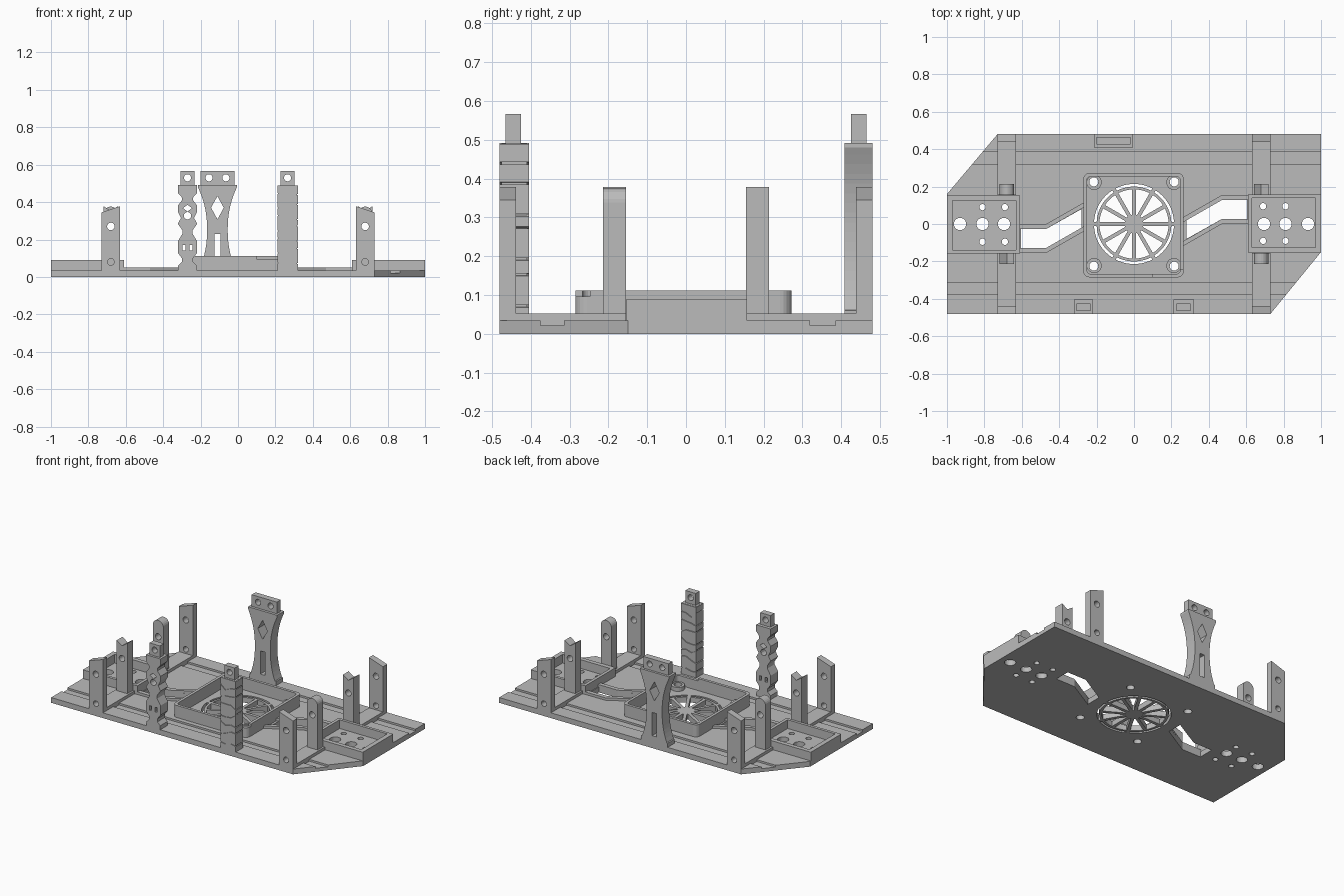
import bpy, bmesh, math, random
from mathutils import Matrix

random.seed(4)
old = bpy.data.objects.get("Cube")
if old:
    bpy.data.objects.remove(old)

GREY = (0.5, 0.5, 0.5, 1)
mat = bpy.data.materials.new("matte grey")
mat.use_nodes = True
mat.diffuse_color = GREY
mat.node_tree.nodes["Principled BSDF"].inputs["Base Color"].default_value = GREY


def slab(name, loops, lo, hi, upright=False):
    """Extrude closed loops (inner loops are holes) along z, or along y if upright."""
    cu = bpy.data.curves.new(name, "CURVE")
    cu.dimensions = "2D"
    cu.fill_mode = "BOTH"
    cu.extrude = (hi - lo) / 2
    for loop in loops:
        sp = cu.splines.new("POLY")
        sp.points.add(len(loop) - 1)
        for p, (x, y) in zip(sp.points, loop):
            p.co = (x, y, 0, 1)
        sp.use_cyclic_u = True
    tmp = bpy.data.objects.new("tmp", cu)
    bpy.context.collection.objects.link(tmp)
    dg = bpy.context.evaluated_depsgraph_get()
    me = bpy.data.meshes.new_from_object(tmp.evaluated_get(dg))
    bpy.data.objects.remove(tmp)
    mid = (lo + hi) / 2
    if upright:
        me.transform(Matrix.Translation((0, mid, 0)) @ Matrix.Rotation(math.pi / 2, 4, "X"))
    else:
        me.transform(Matrix.Translation((0, 0, mid)))
    bm = bmesh.new()
    bm.from_mesh(me)
    bmesh.ops.remove_doubles(bm, verts=bm.verts, dist=1e-5)
    bmesh.ops.recalc_face_normals(bm, faces=bm.faces)
    for f in bm.faces:
        f.smooth = False
    bm.to_mesh(me)
    bm.free()
    me.name = name
    me.materials.clear()
    me.materials.append(mat)
    ob = bpy.data.objects.new(name, me)
    bpy.context.collection.objects.link(ob)
    return ob


def rect(x0, y0, x1, y1):
    return [(x0, y0), (x1, y0), (x1, y1), (x0, y1)]


def arc(x, y, r, a0, a1, n):
    return [(x + r * math.cos(a0 + (a1 - a0) * i / n),
             y + r * math.sin(a0 + (a1 - a0) * i / n)) for i in range(n + 1)]


def circle(x, y, r, n=24):
    return arc(x, y, r, 0, math.tau * (n - 1) / n, n - 1)


def rounded(x0, y0, x1, y1, r):
    pts, q = [], math.pi / 2
    for i, (x, y) in enumerate([(x1 - r, y1 - r), (x0 + r, y1 - r), (x0 + r, y0 + r), (x1 - r, y0 + r)]):
        pts += arc(x, y, r, i * q, (i + 1) * q, 5)
    return pts


def turn(loop, s):
    """Half turn about z when s is -1."""
    return [(s * x, s * y) for x, y in loop]


def mirror_profile(cx, half):
    """Closed outline from (half width, height) pairs."""
    return [(cx + w, z) for w, z in half] + [(cx - w, z) for w, z in reversed(half)]


def strip(y0, y1):
    """Part of the plate outline between two depths, with the two cut corners."""
    def left(y):
        return -1 + max(0, y - 0.16) * 0.27 / 0.32

    def right(y):
        return 1 - max(0, -0.15 - y) * 0.27 / 0.33
    ys = [y0] + [y for y in (-0.15, 0.16) if y0 < y < y1] + [y1]
    return [(right(y), y) for y in ys] + [(left(y), y) for y in reversed(ys)]


# Openings through the plate: fan grille, screw holes, cable slots
holes = []
SPOKES = 12
for i in range(SPOKES):
    a, b = math.tau * i / SPOKES, math.tau * (i + 1) / SPOKES
    gi, go = math.asin(0.01 / 0.05), math.asin(0.01 / 0.185)
    holes.append(arc(0, 0, 0.185, a + go, b - go, 6) + arc(0, 0, 0.05, b - gi, a + gi, 2))
for i in range(6):
    a, b = math.tau * i / 6 + 0.05, math.tau * (i + 1) / 6 - 0.05
    holes.append(arc(0, 0, 0.214, a, b, 10) + arc(0, 0, 0.2, b, a, 10))
CORNERS = [(sx, sy) for sx in (-1, 1) for sy in (-1, 1)]
holes += [circle(sx * 0.215, sy * 0.225, 0.024) for sx, sy in CORNERS]
for s in (1, -1):
    holes += [turn(circle(x, 0, 0.033), s) for x in (0.695, 0.81, 0.93)]
    holes += [turn(circle(x, y, 0.017, 16), s) for x in (0.69, 0.81) for y in (0.095, -0.09)]
    holes.append(turn([(0.28, 0.02), (0.47, 0.128), (0.605, 0.128),
                       (0.605, 0.027), (0.47, 0.027), (0.28, -0.08)], s))

# Base plate with two lengthwise grooves
EDGE, TOP = 0.48, 0.034
slab("base_plate", [strip(-EDGE, EDGE)] + holes, 0, 0.022)
slab("plate_middle", [strip(-0.315, 0.32)] + holes, 0.022, TOP)
slab("plate_front_strip", [strip(-EDGE, -0.375)], 0.022, TOP)
slab("plate_back_strip", [strip(0.385, EDGE)], 0.022, TOP)

# Trays and cable channels at each end
for s, side in ((1, "left"), (-1, "right")):
    slab(side + "_tray_rim", [turn(rect(0.61, -0.153, 1, 0.157), s),
                              turn(rect(0.63, -0.125, 0.97, 0.138), s)], TOP, 0.09)
    for y, t in ((0.035, -0.027), (-0.12, 0.027)):
        line = [(0.26, y), (0.47, y + 0.12), (0.615, y + 0.12)]
        inner = [(px, py + t) for px, py in reversed(line)]
        slab(side + "_channel_wall", [turn(line + inner, s)], TOP, 0.05)

# Fan frame: low front notch, full height elsewhere
outer = rounded(-0.27, -0.285, 0.265, 0.272, 0.03)
inner = rounded(-0.252, -0.267, 0.247, 0.254, 0.02)
slab("fan_frame", [outer, inner], TOP, 0.096)
notched = [(0.1, -0.285), (0.1, -0.267)]
cut = [p for p in inner if not (p[1] < -0.2 and p[0] > 0.1)]
cut_out = [p for p in outer if not (p[1] < -0.2 and p[0] > 0.1)]
# order both loops from the right wall round to the notch
right_in, right_out = (0.247, -0.247), (0.265, -0.247)
slab("fan_frame_lip", [[right_out] + cut_out + notched + list(reversed(cut)) + [right_in]], 0.096, 0.112)
for sx, sy in CORNERS:
    slab("fan_screw_boss", [circle(sx * 0.213, sy * 0.222, 0.04), circle(sx * 0.215, sy * 0.225, 0.024)],
         TOP, 0.06)

# Four U brackets: sloped outer post, arched or notched inner post, joining bar
for sx, sy in CORNERS:
    cx = sx * 0.68

    def depth(a, b):
        return sorted((sy * a, sy * b))

    y0, y1 = depth(0.155, 0.46)
    slab("bracket_bar", [rect(cx - 0.05, y0, cx + 0.05, y1)], 0.002, 0.053)
    y0, y1 = depth(0.438, EDGE)
    slab("outer_post", [[(cx - sx * 0.05, 0.002), (cx + sx * 0.05, 0.002),
                         (cx + sx * 0.05, 0.345), (cx - sx * 0.05, 0.378)],
                        circle(cx, 0.27, 0.02), circle(cx, 0.08, 0.018)], y0, y1, True)
    y0, y1 = depth(0.155, 0.214)
    if sx == sy:
        top = [(cx + 0.038, 0.378), (cx, 0.352), (cx - 0.038, 0.378)]
    else:
        top = arc(cx, 0.338, 0.038, 0, math.pi, 12)
    slab("inner_post", [[(cx - 0.038, 0.002), (cx + 0.038, 0.002)] + top,
                        circle(cx, 0.27, 0.02)], y0, y1, True)


def tab(name, x0, x1, y, centres):
    slab(name, [rect(x0, 0.485, x1, 0.567)] + [circle(c, 0.53, 0.019) for c in centres],
         y - 0.02, y + 0.02, True)


def diamond(x, z, w, h):
    return [(x + w, z), (x, z + h), (x - w, z), (x, z - h)]


# Wavy front pillar
wx = -0.27
waves = [(0.05, 0.02), (0.05, 0.06), (0.03, 0.08), (0.03, 0.1), (0.052, 0.13), (0.052, 0.19),
         (0.028, 0.23), (0.028, 0.25), (0.052, 0.285), (0.035, 0.315), (0.052, 0.35), (0.052, 0.38),
         (0.03, 0.41), (0.03, 0.425), (0.052, 0.45), (0.052, 0.492)]
slab("wavy_pillar", [mirror_profile(wx, waves), diamond(wx, 0.368, 0.024, 0.018),
                     circle(wx, 0.327, 0.02, 12),
                     rect(wx - 0.028, 0.14, wx - 0.012, 0.17), rect(wx + 0.012, 0.14, wx + 0.028, 0.17)],
     -EDGE, -0.405, True)
tab("wavy_pillar_tab", wx - 0.037, wx + 0.037, -0.445, [wx])

# Rugged front pillar: core with irregular slanted stone bands
rx = 0.265
slab("rugged_pillar_core", [rect(rx - 0.05, 0.02, rx + 0.05, 0.49)], -0.475, -0.41, True)
BANDS = 8
cracks = [[0.025 + 0.467 * i / BANDS + (random.uniform(-0.018, 0.018) if 0 < i < BANDS else 0)
           for _ in range(4)] for i in range(BANDS + 1)]
xs = [rx - 0.055, rx - 0.02, rx + 0.02, rx + 0.055]
for low, high in zip(cracks, cracks[1:]):
    loop = [(x, z + 0.003) for x, z in zip(xs, low)] + [(x, z - 0.003) for x, z in reversed(list(zip(xs, high)))]
    slab("rugged_pillar_band", [loop], -EDGE, -0.404, True)
tab("rugged_pillar_tab", rx - 0.037, rx + 0.037, -0.445, [rx])

# Hourglass back pillar
hx = -0.11
waist = [(0.095, 0.02), (0.095, 0.06)]
for i in range(17):
    z = 0.06 + 0.4 * i / 16
    waist.append((0.055 + 0.037 * abs((z - 0.25) / 0.2) ** 2.2, z + 0.002))
waist += [(0.104, 0.48), (0.104, 0.492)]
slab("hourglass_pillar", [mirror_profile(hx, waist), diamond(hx, 0.37, 0.034, 0.062),
                          rect(hx - 0.016, 0.08, hx + 0.016, 0.23)], 0.408, EDGE, True)
tab("hourglass_pillar_tab", hx - 0.09, hx + 0.09, 0.445, [hx - 0.045, hx + 0.045])
